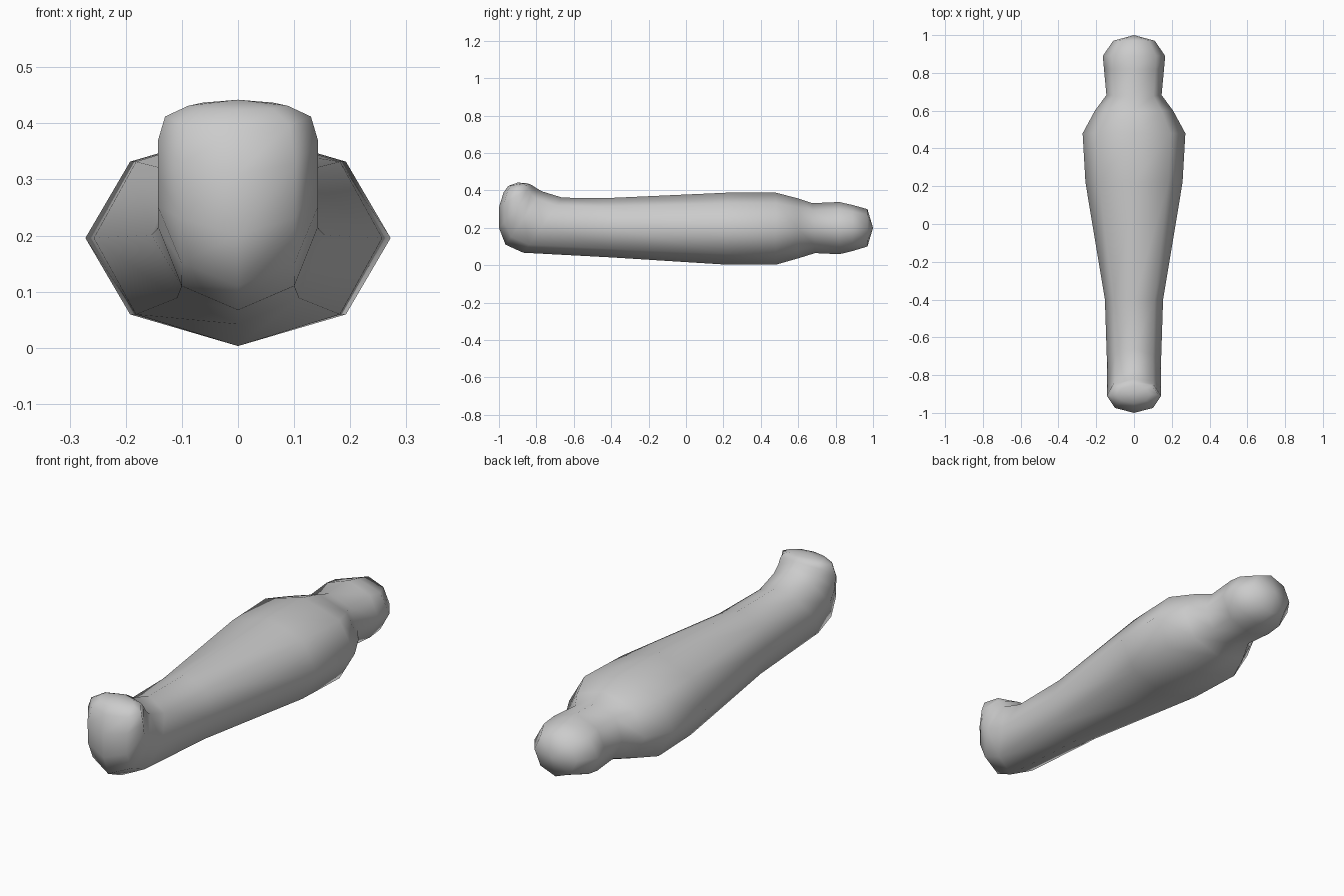
import bpy, bmesh
from math import sin, cos, tau

if "Cube" in bpy.data.objects:
    bpy.data.objects.remove(bpy.data.objects["Cube"])

SIDES = 8

# Each section: half width, top (y, z), bottom (y, z)
sections = [
    # crown and head
    (0.110, (0.97, 0.30), (0.97, 0.10)),
    (0.165, (0.89, 0.322), (0.89, 0.076)),
    (0.159, (0.82, 0.338), (0.82, 0.059)),
    # neck and shoulders
    (0.146, (0.675, 0.332), (0.69, 0.065)),
    (0.207, (0.60, 0.357), (0.60, 0.037)),
    (0.272, (0.48, 0.388), (0.48, 0.003)),
    # torso and legs
    (0.257, (0.22, 0.388), (0.22, 0.003)),
    (0.154, (-0.40, 0.360), (-0.40, 0.042)),
    # upturned feet, sections fan round the instep
    (0.142, (-0.66, 0.361), (-0.87, 0.067)),
    (0.143, (-0.77, 0.395), (-0.965, 0.11)),
    (0.143, (-0.80, 0.412), (-1.00, 0.20)),
    (0.143, (-0.82, 0.426), (-1.00, 0.31)),
    (0.130, (-0.835, 0.434), (-0.975, 0.39)),
    (0.088, (-0.855, 0.439), (-0.95, 0.424)),
]
head_tip = (0, 1.0, 0.20)
toe_tip = (0, -0.90, 0.442)


def add_ring(bm, half_width, top, bottom):
    cy, cz = (top[0] + bottom[0]) / 2, (top[1] + bottom[1]) / 2
    hy, hz = (top[0] - bottom[0]) / 2, (top[1] - bottom[1]) / 2
    ring = []
    for i in range(SIDES):
        a = tau * i / SIDES
        ring.append(bm.verts.new((half_width * cos(a), cy + hy * sin(a), cz + hz * sin(a))))
    return ring


bm = bmesh.new()
rings = [add_ring(bm, *s) for s in sections]

# Skin between sections
for a, b in zip(rings, rings[1:]):
    for i in range(SIDES):
        j = (i + 1) % SIDES
        bm.faces.new((a[i], a[j], b[j], b[i]))

# Rounded end caps
for ring, tip in ((rings[0], head_tip), (rings[-1], toe_tip)):
    apex = bm.verts.new(tip)
    for i in range(SIDES):
        bm.faces.new((ring[i], ring[(i + 1) % SIDES], apex))

bmesh.ops.recalc_face_normals(bm, faces=bm.faces)
for f in bm.faces:
    f.smooth = True

mesh = bpy.data.meshes.new("wrapped_body")
bm.to_mesh(mesh)
bm.free()
body = bpy.data.objects.new("wrapped_body", mesh)
bpy.context.collection.objects.link(body)
